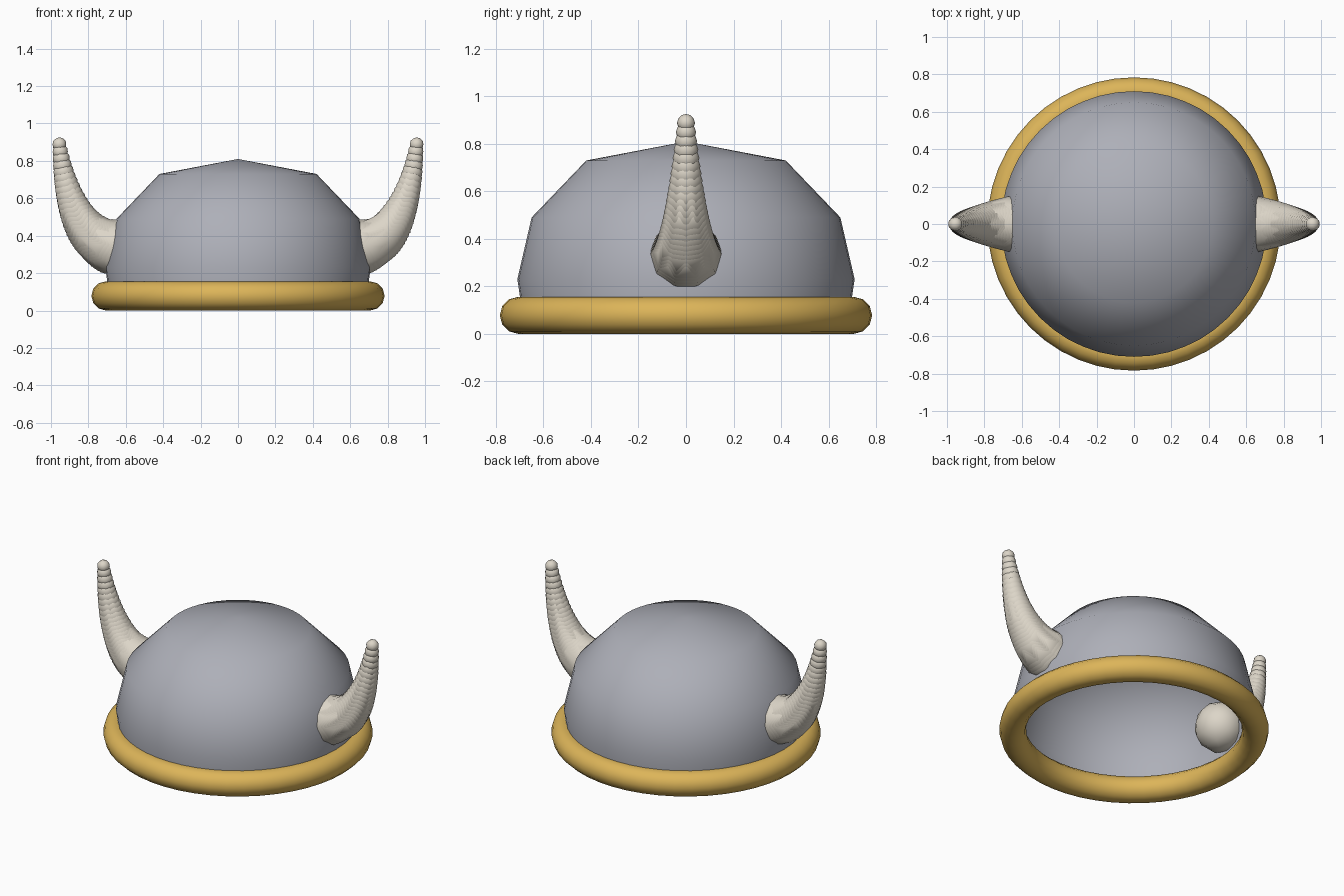
import bpy, bmesh, math
from mathutils import Vector, Matrix

if "Cube" in bpy.data.objects:
    bpy.data.objects.remove(bpy.data.objects["Cube"])


def material(name, color):
    m = bpy.data.materials.new(name)
    m.diffuse_color = color
    m.use_nodes = True
    m.node_tree.nodes["Principled BSDF"].inputs["Base Color"].default_value = m.diffuse_color
    return m


def finish(bm, name, mat):
    bmesh.ops.recalc_face_normals(bm, faces=bm.faces)
    for f in bm.faces:
        f.smooth = True
    me = bpy.data.meshes.new(name)
    bm.to_mesh(me)
    bm.free()
    me.materials.append(mat)
    ob = bpy.data.objects.new(name, me)
    bpy.context.collection.objects.link(ob)
    return ob


def lathe(name, points, mat, closed=False, steps=48):
    bm = bmesh.new()
    vs = [bm.verts.new((r, 0, z)) for r, z in points]
    pairs = list(zip(vs, vs[1:])) + ([(vs[-1], vs[0])] if closed else [])
    edges = [bm.edges.new(p) for p in pairs]
    bmesh.ops.spin(bm, geom=vs + edges, cent=(0, 0, 0), axis=(0, 0, 1),
                   angle=math.tau, steps=steps, use_duplicate=False)
    bmesh.ops.remove_doubles(bm, verts=bm.verts, dist=1e-4)
    return finish(bm, name, mat)


steel = material("steel", (0.42, 0.43, 0.48, 1))
gold = material("gold", (0.72, 0.46, 0.10, 1))
bone = material("bone", (0.72, 0.67, 0.58, 1))

# Open dome shell, coarse in profile and round in plan
lathe("dome", [(0.685, 0.06), (0.71, 0.23), (0.65, 0.49), (0.42, 0.73), (0, 0.81)], steel)

# Rounded rim band
rim = [(0.706 + 0.078 * math.cos(a), 0.078 + 0.078 * math.sin(a))
       for a in (math.tau * i / 12 for i in range(12))]
lathe("rim", rim, gold, closed=True)

# Horns: chains of shrinking overlapping balls along a curve
P0, P1, P2 = Vector((0.655, 0, 0.335)), Vector((0.90, 0, 0.39)), Vector((0.955, 0, 0.888))
COUNT = 26
for side, label in ((1, "right"), (-1, "left")):
    bm = bmesh.new()
    for i in range(COUNT):
        t = i / (COUNT - 1)
        p = P0 * (1 - t) ** 2 + P1 * 2 * t * (1 - t) + P2 * t * t
        p.x *= side
        bmesh.ops.create_icosphere(bm, subdivisions=2, radius=0.153 - 0.115 * t,
                                   matrix=Matrix.Translation(p))
    finish(bm, "horn_" + label, bone)
